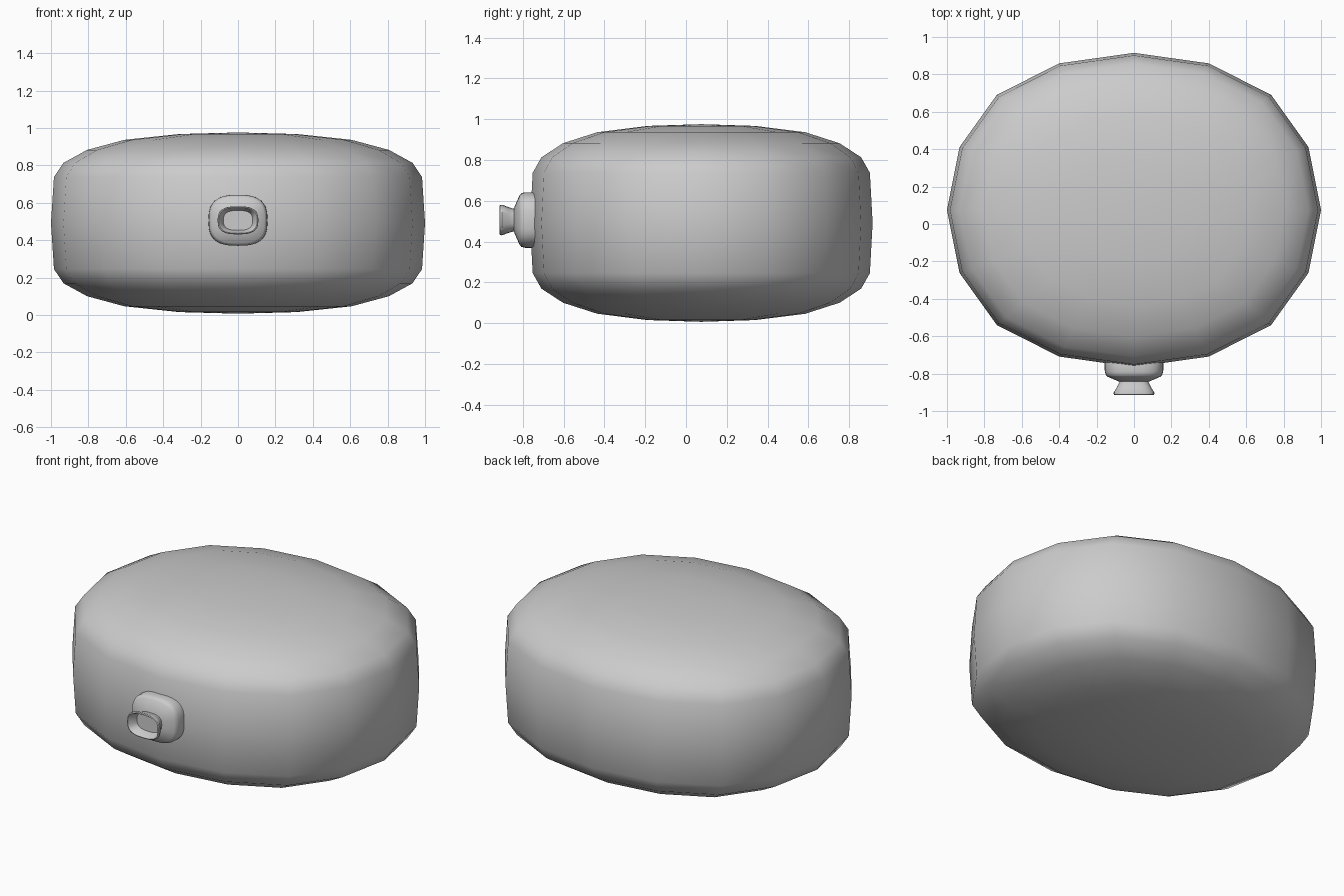
import bpy, bmesh, math
from mathutils import Vector

if "Cube" in bpy.data.objects:
    bpy.data.objects.remove(bpy.data.objects["Cube"])


def loft(name, rings, smooth_angle):
    """Skin a list of equal-length point rings and close both ends."""
    bm = bmesh.new()
    loops = [[bm.verts.new(p) for p in ring] for ring in rings]
    n = len(loops[0])
    for a, b in zip(loops, loops[1:]):
        for i in range(n):
            j = (i + 1) % n
            bm.faces.new((a[i], a[j], b[j], b[i]))
    for loop in (loops[0], loops[-1]):
        centre = sum((v.co for v in loop), Vector()) / n
        if name == "body":
            centre.z = 0.4915 + math.copysign(0.4845, centre.z - 0.4915)
        c = bm.verts.new(centre)
        for i in range(n):
            bm.faces.new((loop[i], loop[(i + 1) % n], c))
    bmesh.ops.recalc_face_normals(bm, faces=bm.faces)
    me = bpy.data.meshes.new(name)
    bm.to_mesh(me)
    bm.free()
    ob = bpy.data.objects.new(name, me)
    bpy.context.collection.objects.link(ob)
    bpy.ops.object.select_all(action='DESELECT')
    ob.select_set(True)
    bpy.context.view_layer.objects.active = ob
    bpy.ops.object.shade_smooth_by_angle(angle=math.radians(smooth_angle))
    return ob


# body: sixteen-sided pillow-like drum, slightly squarer than a circle
quarter = [(1, 0), (0.933, 0.4), (0.733, 0.733), (0.4, 0.933)]
plan = []
for k in range(4):
    for x, y in quarter:
        for _ in range(k):
            x, y = -y, x
        plan.append((x, y))
half = [(0.313, 0.476), (0.607, 0.445), (0.807, 0.391), (0.933, 0.322), (0.984, 0.246)]
profile = half + [(1.0, 0)] + [(r, -z) for r, z in reversed(half)]
loft("body", [[(x * r, 0.075 + y * r * 0.84, 0.4915 + z) for x, y in plan]
              for r, z in profile], 60)


# valve: rounded-rectangle rings stacked along -y
def oval(y, hx, hz, n=32, e=2.8):
    pts = []
    for i in range(n):
        t = 2 * math.pi * i / n
        c, s = math.cos(t), math.sin(t)
        pts.append((hx * math.copysign(abs(c) ** (2 / e), c), y,
                    0.506 + hz * math.copysign(abs(s) ** (2 / e), s)))
    return pts


# valve flange against the body
loft("valve_flange", [oval(*r) for r in (
    (-0.70, 0.155, 0.13), (-0.755, 0.158, 0.136), (-0.79, 0.156, 0.136),
    (-0.808, 0.150, 0.131), (-0.816, 0.142, 0.122), (-0.843, 0.08, 0.06))], 35)

# flared mouthpiece with a recessed opening
loft("valve_mouthpiece", [oval(*r) for r in (
    (-0.82, 0.075, 0.053), (-0.843, 0.077, 0.055), (-0.87, 0.090, 0.063),
    (-0.902, 0.109, 0.075), (-0.912, 0.108, 0.074), (-0.915, 0.102, 0.069),
    (-0.908, 0.095, 0.064), (-0.86, 0.078, 0.053))], 35)
